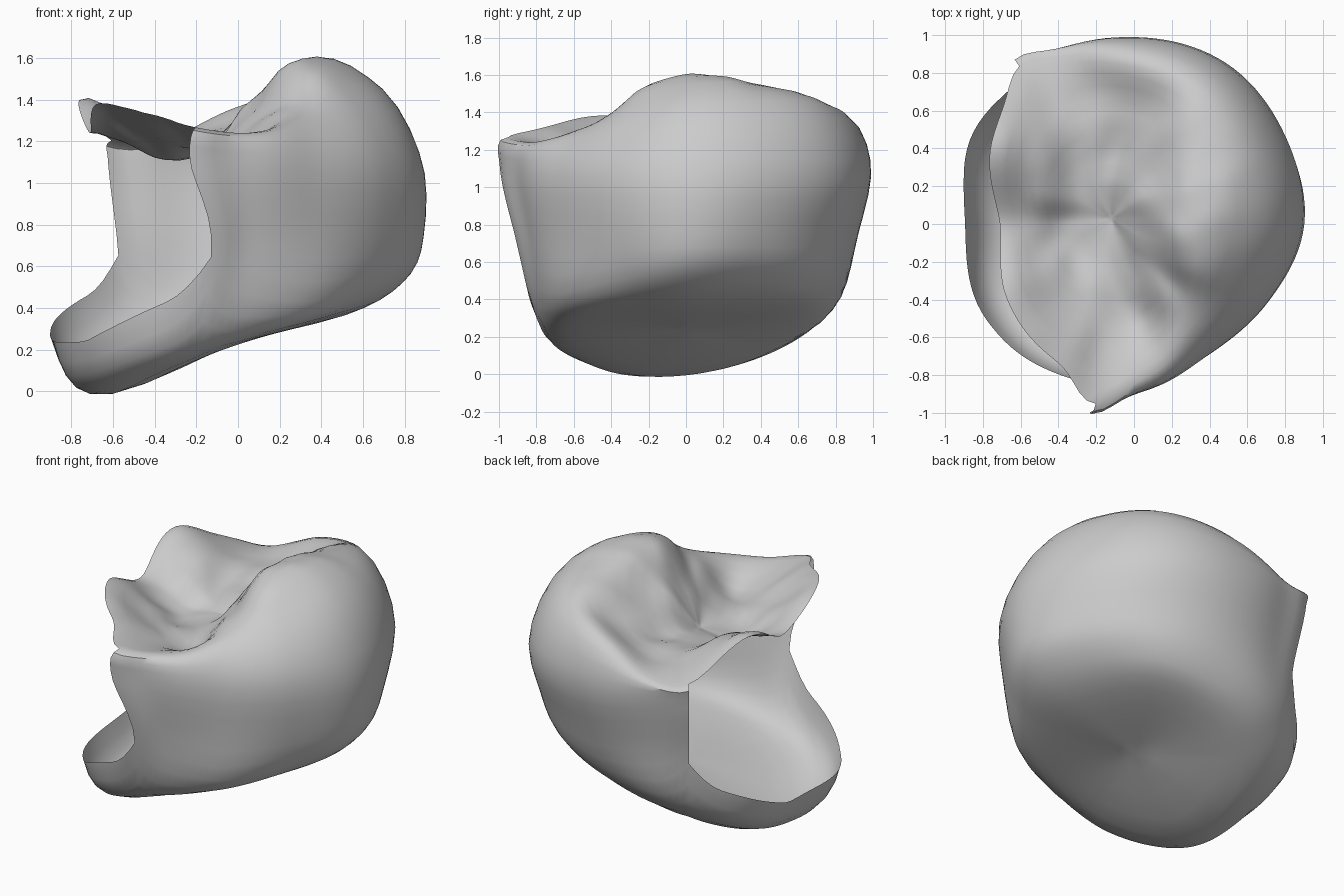
import bpy, bmesh, math
from mathutils import Vector, noise

cube = bpy.data.objects.get("Cube")
if cube:
    bpy.data.objects.remove(cube)

STEP = 3                      # degrees between profile columns
HOLE = (126, 258)             # angular range of the open side
RIM = 5                       # profile position of the upper rim
PIT = Vector((-.12, .03, 0))  # middle of the chewing surface

# Cross-sections every 30 degrees, counter-clockwise from +x
floor_r = [.55, .55, .6, .6, .6, .62, .64, .67, .62, .52, .5, .5]
edge_r = [.81, .79, .81, .82, .89, .95, .88, .92, .87, .76, .73, .72]
waist_r = [.89, .88, .90, .92, .95, .97, .91, .92, .89, .84, .78, .80]
belly_r = [.88, .92, .98, .99, 1.0, .92, .8, .82, .87, .89, .79, .81]
rim_r = [.69, .74, .82, .88, .97, .87, .71, .78, .83, .83, .66, .64]
rim_z = [1.44, 1.46, 1.45, 1.36, 1.18, 1.40, 1.24, 1.38, 1.33, 1.24, 1.3, 1.38]
crest_r = [.33, .37, .48, .6, .65, .6, .5, .5, .5, .5, .4, .34]
crest_z = [1.61, 1.59, 1.5, 1.28, 1.22, 1.3, 1.17, 1.2, 1.18, 1.15, 1.36, 1.55]
pit_z = [1.4, 1.4, 1.3, 1.2, 1.18, 1.16, 1.12, 1.12, 1.12, 1.13, 1.2, 1.33]


def spline(p, t):
    """Smooth curve through four neighbouring values."""
    a, b, c, d = p
    return b + (c - a) * t / 2 + (2*a - 5*b + 4*c - d) * t*t / 2 + (3*(b - c) + d - a) * t**3 / 2


def around(values, deg):
    i, t = divmod(deg / 30, 1)
    return spline([values[(int(i) + k) % 12] for k in (-1, 0, 1, 2)], t)


def bump(deg, centre, width):
    return math.exp(-((deg - centre) / width) ** 2)


def direction(deg):
    return Vector((math.cos(math.radians(deg)), math.sin(math.radians(deg)), 0))


def profile(deg):
    """Control points from the floor centre, up the wall, to the pit."""
    d = direction(deg)
    corner = .13 * bump(deg, 257, 9) + .07 * bump(deg, 126, 8)
    pts = [Vector((0, 0, .24))]
    # radii, height, slope in x, bend in x, slope in y, share of corners, bow of front edge
    for radii, z, a, q, b, w, bow in ((floor_r, .26, .31, .17, .06, 0, 0),
                                      (edge_r, .38, .2, 0, .08, 0, 0),
                                      (waist_r, .75, 0, 0, 0, .5, 4),
                                      (belly_r, 1.1, 0, 0, 0, 1, -1)):
        p = direction(deg + bow * bump(deg, 257, 14)) * (around(radii, deg) + corner * w)
        p.z = z + a * p.x - q * p.x ** 2 + b * p.y
        pts.append(p)
    for p, z in ((d * (around(rim_r, deg) + corner), rim_z),
                 (d * around(crest_r, deg), crest_z), (PIT + d * .2, pit_z)):
        p.z = around(z, deg)
        pts.append(p)
    pts.append(PIT + Vector((0, 0, 1.14)))
    return pts


def along(pts, t):
    i = min(int(t), len(pts) - 2)
    near = [pts[max(0, min(len(pts) - 1, i + k))] for k in (-1, 0, 1, 2)]
    return spline(near, t - i)


def lip(deg):
    """Lower border of the opening, rounded up at both ends."""
    gap = min(abs(deg - HOLE[0]), abs(deg - HOLE[1]))
    return 2.12 + .4 * max(0, 1 - gap / 40) + .25 * max(0, 1 - gap / 12) ** 2


def rows(low):
    """Profile positions: cup below the lip, wall, chewing surface."""
    cup = [low * (k + 1) / 9 for k in range(9)]
    wall = [low + (RIM - low) * (k + 1) / 10 for k in range(10)]
    top = [RIM + 3 * (k + 1) / 14 for k in range(13)]
    return cup + wall + top


bm = bmesh.new()
columns = []
for deg in range(0, 360, STEP):
    pts = profile(deg)
    col = []
    for t in rows(lip(deg)):
        p = along(pts, t)
        if t > RIM:           # small folds on the worn upper surface
            fade = min(1, t - RIM) * min(1, 8 - t)
            p.z += .04 * fade * noise.noise(p * 5)
        col.append(bm.verts.new(p))
    columns.append(col)

floor_mid = bm.verts.new((0, 0, .24))
pit_mid = bm.verts.new(PIT + Vector((0, 0, 1.14)))
for n, col in enumerate(columns):
    nxt = columns[(n + 1) % len(columns)]
    open_side = HOLE[0] <= n * STEP < HOLE[1]
    bm.faces.new((floor_mid, nxt[0], col[0]))
    bm.faces.new((pit_mid, col[-1], nxt[-1]))
    for k in range(len(col) - 1):
        if not (open_side and 8 <= k < 18):
            bm.faces.new((col[k], nxt[k], nxt[k + 1], col[k + 1]))

mesh = bpy.data.meshes.new("molar_crown")
bm.to_mesh(mesh)
bm.free()
crown = bpy.data.objects.new("molar_crown", mesh)
bpy.context.collection.objects.link(crown)

# Single neutral grey
grey = bpy.data.materials.new("neutral_grey")
grey.use_nodes = True
colour = (.6, .6, .6, 1)
grey.diffuse_color = colour
grey.node_tree.nodes["Principled BSDF"].inputs["Base Color"].default_value = colour
mesh.materials.append(grey)

bpy.context.view_layer.objects.active = crown
crown.select_set(True)
bpy.ops.object.shade_smooth_by_angle(angle=math.radians(40))
